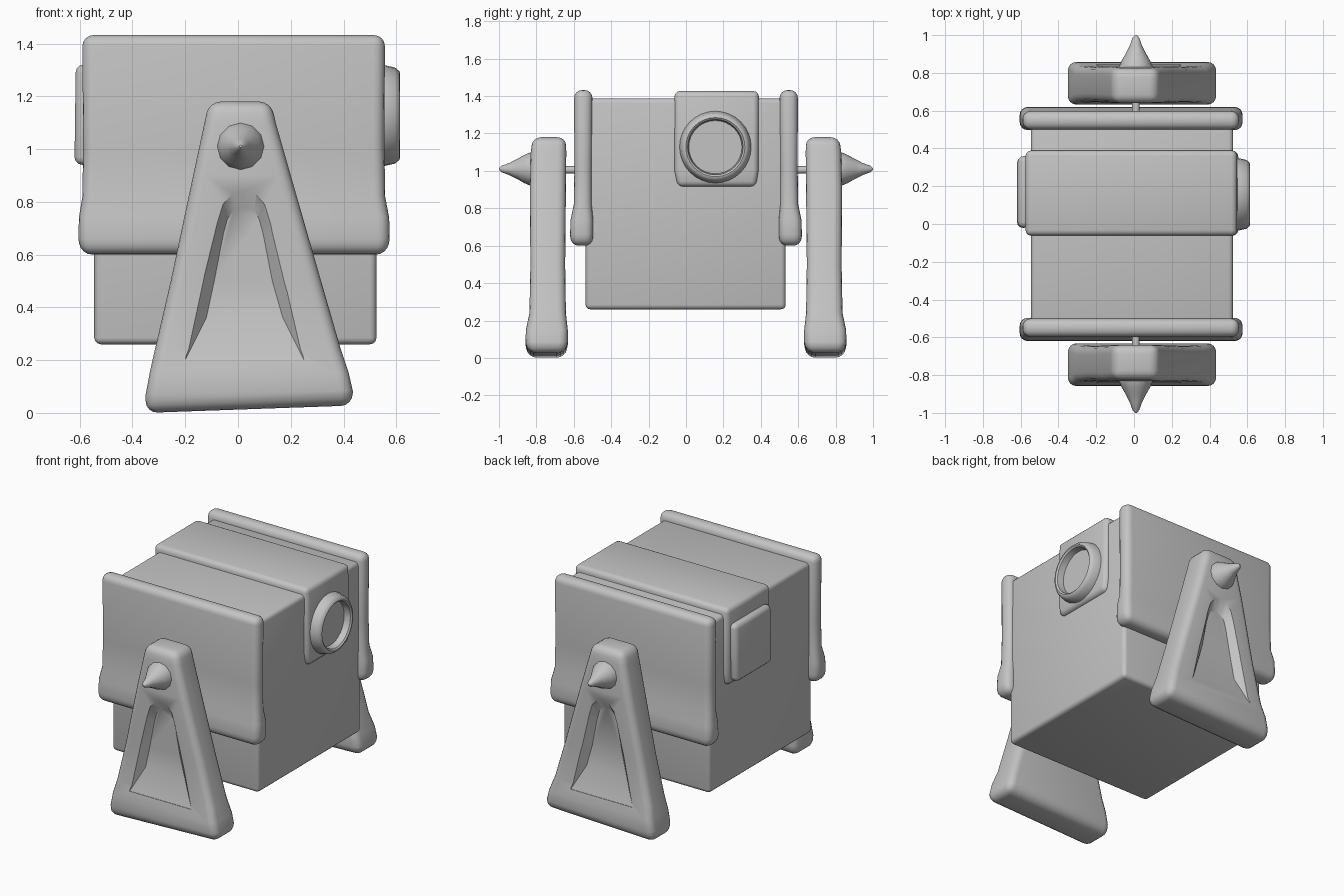
import bpy, bmesh, math
from mathutils import Vector

if "Cube" in bpy.data.objects:
    bpy.data.objects.remove(bpy.data.objects["Cube"])

grey = bpy.data.materials.new("light grey")
grey.diffuse_color = (0.55, 0.55, 0.55, 1)
grey.use_nodes = True
grey.node_tree.nodes["Principled BSDF"].inputs["Base Color"].default_value = grey.diffuse_color


def make(name, bm, bevel=0, segments=4, cutter=None):
    """Turn a bmesh into a finished, smooth shaded object."""
    bmesh.ops.recalc_face_normals(bm, faces=bm.faces)
    mesh = bpy.data.meshes.new(name)
    bm.to_mesh(mesh)
    bm.free()
    mesh.materials.append(grey)
    ob = bpy.data.objects.new(name, mesh)
    bpy.context.collection.objects.link(ob)
    bpy.ops.object.select_all(action='DESELECT')
    bpy.context.view_layer.objects.active = ob
    ob.select_set(True)
    if bevel:
        m = ob.modifiers.new("round", 'BEVEL')
        m.width, m.segments = bevel, segments
        m.limit_method, m.angle_limit = 'ANGLE', math.radians(50)
        bpy.ops.object.modifier_apply(modifier="round")
    if cutter:
        m = ob.modifiers.new("recess", 'BOOLEAN')
        m.operation, m.object, m.solver = 'DIFFERENCE', cutter, 'EXACT'
        bpy.ops.object.modifier_apply(modifier="recess")
    bpy.ops.object.shade_smooth_by_angle(angle=math.radians(40))
    return ob


def skin(loops):
    """Bridge equally long loops of points and cap both ends."""
    bm = bmesh.new()
    rows = [[bm.verts.new(p) for p in loop] for loop in loops]
    n = len(rows[0])
    for a, b in zip(rows, rows[1:]):
        for i in range(n):
            j = (i + 1) % n
            bm.faces.new((a[i], a[j], b[j], b[i]))
    bm.faces.new(rows[0])
    bm.faces.new(rows[-1])
    return bm


def stack(sections, side=1):
    """Rectangular sections (z, x0, x1, y0, y1); a z pair tilts from x0 to x1."""
    loops = []
    for z, x0, x1, y0, y1 in sections:
        za, zb = z if isinstance(z, tuple) else (z, z)
        loops.append([(x0, side * y0, za), (x1, side * y0, zb),
                      (x1, side * y1, zb), (x0, side * y1, za)])
    return skin(loops)


def lathe(profile, centre, axis, steps):
    """Revolve (distance, radius) pairs about the x or y axis."""
    c, loops = Vector(centre), []
    for d, r in profile:
        loop = []
        for i in range(steps):
            a = math.tau * i / steps
            u, w = r * math.cos(a), r * math.sin(a)
            loop.append(c + Vector((d, u, w) if axis == 'x' else (u, d, w)))
        loops.append(loop)
    return skin(loops)


# Main box
make("body", stack([(0.26, -0.545, 0.525, -0.537, 0.533),
                    (1.387, -0.545, 0.525, -0.537, 0.533)]), 0.025, 3)

# Saddle band over the top, reaching down both sides
make("saddle_band", stack([(0.915, -0.57, 0.55, -0.045, 0.375),
                           (1.0, -0.572, 0.552, -0.062, 0.388),
                           (1.427, -0.575, 0.545, -0.062, 0.39)]), 0.03, 3)

# Raised plate on the left of the band
make("side_plate", stack([(0.94, -0.62, -0.55, -0.02, 0.35),
                          (1.32, -0.615, -0.55, -0.02, 0.36)]), 0.03, 3)

# Round port on the right of the band
make("port_ring", lathe([(0.53, 0.195), (0.56, 0.19), (0.595, 0.182),
                         (0.612, 0.168), (0.614, 0.158), (0.606, 0.148),
                         (0.565, 0.142)], (0, 0.157, 1.127), 'x', 32))

for side, where in ((1, "front"), (-1, "back")):
    # Cover panel with a thicker rounded lower lip
    make(where + "_cover", stack([
        (0.6, -0.595, 0.565, -0.615, -0.5),
        (0.66, -0.605, 0.575, -0.62, -0.497),
        (0.74, -0.603, 0.573, -0.617, -0.497),
        (0.82, -0.59, 0.558, -0.6, -0.503),
        (1.0, -0.587, 0.555, -0.597, -0.503),
        (1.432, -0.59, 0.557, -0.598, -0.5)], side), 0.042)

    # Tapered cutter for the arched recess in the leg
    rim = [(-0.2, 0.2), (-0.145, 0.48), (-0.085, 0.72), (-0.06, 0.8), (-0.02, 0.84),
           (0.025, 0.852), (0.07, 0.84), (0.105, 0.8), (0.13, 0.72), (0.19, 0.48),
           (0.25, 0.2)]
    floor = [(-0.12, 0.36), (-0.09, 0.5), (-0.055, 0.68), (-0.04, 0.735),
             (-0.015, 0.77), (0.025, 0.78), (0.06, 0.77), (0.08, 0.735),
             (0.095, 0.68), (0.13, 0.5), (0.17, 0.36)]
    cutter = make("recess_cutter", skin([
        [(x, side * -0.9, z) for x, z in rim],
        [(x, side * -0.842, z) for x, z in rim],
        [(x, side * -0.79, z) for x, z in floor]]))
    cutter.hide_render = True

    # Leg that widens towards the foot
    make(where + "_leg", stack([
        ((0.0, 0.028), -0.35, 0.435, -0.845, -0.645),
        ((0.07, 0.085), -0.35, 0.435, -0.858, -0.632),
        (0.15, -0.335, 0.42, -0.856, -0.632),
        (0.24, -0.315, 0.39, -0.837, -0.642),
        (0.5, -0.255, 0.315, -0.832, -0.646),
        (0.9, -0.17, 0.2, -0.835, -0.642),
        (1.1, -0.127, 0.143, -0.83, -0.64),
        (1.18, -0.11, 0.125, -0.82, -0.642)], side), 0.045, 4, cutter)
    bpy.data.objects.remove(cutter, do_unlink=True)

    # Pointed hub and the axle behind it
    make(where + "_spike", lathe([(side * d, r) for d, r in (
        (-0.8, 0.095), (-0.835, 0.088), (-0.865, 0.075), (-0.9, 0.055),
        (-0.945, 0.032), (-0.985, 0.018), (-1.0, 0.005))],
        (0.01, 0, 1.01), 'y', 12))
    make(where + "_axle", lathe([(side * -0.55, 0.02), (side * -0.7, 0.02)],
                                (0.01, 0, 1.005), 'y', 12))
